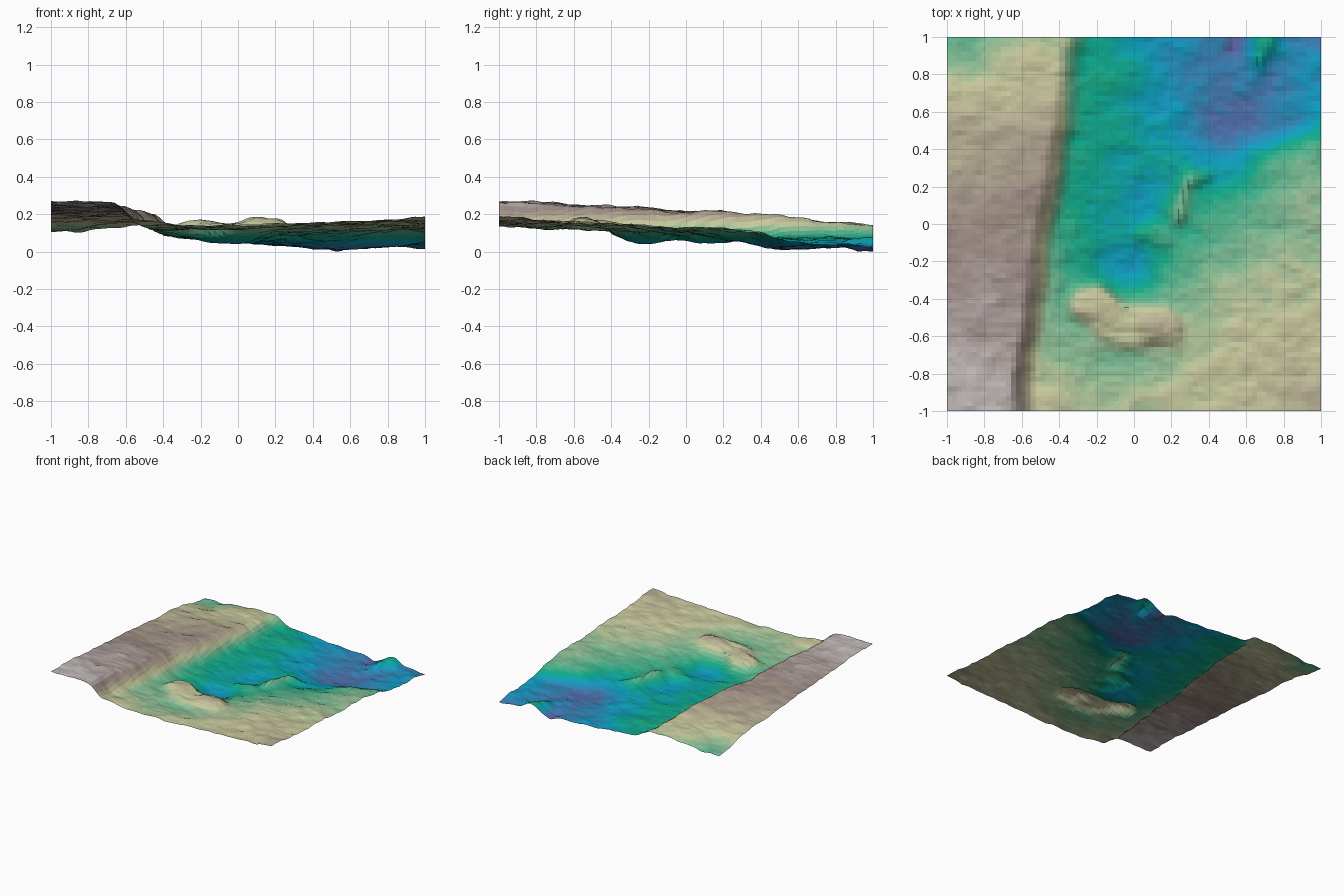
import bpy, bmesh, math
from mathutils import Vector, noise

if "Cube" in bpy.data.objects:
    bpy.data.objects.remove(bpy.data.objects["Cube"])

N = 76          # grid cells per side
BANDS = 40      # colour bands by height
TOP = 0.30

# Coarse valley heights in millimetres: rows y=-1..1, columns x=-0.6..1
VALLEY = [
    (185, 162, 155, 160, 172, 180, 192),
    (162, 142, 135, 153, 168, 175, 182),
    (148, 130, 122, 140, 157, 167, 174),
    (135, 110, 66, 104, 138, 148, 156),
    (124, 98, 72, 78, 124, 137, 142),
    (117, 96, 80, 74, 74, 116, 128),
    (110, 96, 82, 66, 34, 48, 76),
    (105, 96, 80, 55, 33, 42, 55),
    (102, 96, 82, 54, 31, 44, 36),
]


def smooth(a, b, v):
    t = min(1, max(0, (v - a) / (b - a)))
    return t * t * (3 - 2 * t)


def spline(p, u):
    """Catmull-Rom through evenly spaced values, u in 0..1"""
    s = min(1, max(0, u)) * (len(p) - 1)
    i = min(int(s), len(p) - 2)
    t = s - i
    b, c = p[i], p[i + 1]
    a = p[i - 1] if i else 2 * b - c
    d = p[i + 2] if i + 2 < len(p) else 2 * c - b
    return b + 0.5 * t * (c - a + t * (2*a - 5*b + 4*c - d + t * (3*(b - c) + d - a)))


def seg_dist(x, y, ax, ay, bx, by):
    p, a, d = Vector((x, y)), Vector((ax, ay)), Vector((bx - ax, by - ay))
    t = min(1, max(0, (p - a).dot(d) / d.dot(d)))
    return (p - a - d * t).length


def bump(x, y, seg, r, h):
    return h * math.exp(-(seg_dist(x, y, *seg) / r) ** 2)


def rough(x, y):
    n = noise.noise(Vector((x * 3.5, y * 5, 1.3))) * 0.012
    n += noise.noise(Vector((x * 8, y * 11, 7.7))) * 0.012
    return n + noise.noise(Vector((x * 17, y * 25, 3.1))) * 0.006


def height(x, y):
    wx = x + 0.05 * noise.noise(Vector((x * 6, y * 6, 0.4)))
    wy = y + 0.05 * noise.noise(Vector((x * 6, y * 6, 9.4)))
    # valley floor
    z = spline([spline(r, (x + 0.6) / 1.6) for r in VALLEY], (y + 1) / 2) / 1000
    # steep-sided mound with two crowns
    d = min(seg_dist(wx, wy, -0.22, -0.42, -0.1, -0.53),
            seg_dist(wx, wy, -0.1, -0.53, 0.16, -0.55))
    k = 1 - smooth(0.07, 0.155, d)
    crown = 0.156 + bump(x, y, (-0.25, -0.46, -0.19, -0.46), 0.11, 0.026) \
        + bump(x, y, (0.11, -0.55, 0.19, -0.55), 0.1, 0.038)
    z += (crown - z) * k
    # small ridge, knolls, hollow and the lowest pit
    z += bump(wx, wy, (0.2, 0.05, 0.33, 0.24), 0.06, 0.05)
    z += bump(wx, wy, (0.02, -0.07, 0.13, -0.06), 0.06, 0.03)
    z += bump(wx, wy, (0.66, 0.86, 0.68, 1.0), 0.07, 0.05)
    z += bump(wx, wy, (0.8, 0.36, 0.92, 0.4), 0.09, 0.022)
    z -= bump(x, y, (-0.06, -0.27, 0.04, -0.22), 0.07, 0.012)
    z -= bump(x, y, (0.53, 0.92, 0.53, 1.0), 0.04, 0.016)
    # plateau behind the scarp, falling off at its far corner
    t = max(0, (-0.45 - x) / 0.55)
    plateau = 0.232 - 0.054 * y - 0.01 * y * y - 0.016 * t * y
    plateau -= bump(x, y, (-1, 1, -0.93, 1), 0.27, 0.038)
    edge = -0.47 + 0.145 * y + 0.03 * noise.noise(Vector((y * 5, 2.3, 2.3)))
    z += (plateau - z) * (1 - smooth(edge - 0.07, edge + 0.08, x))
    return z + rough(x, y)


# Height palette: indigo, cyan, green, sand, brown, white
STOPS = [(0, (.40, .37, .64)), (.15, (.07, .63, .78)), (.25, (.08, .66, .52)),
         (.5, (.80, .80, .62)), (.75, (.60, .53, .51)), (1, (.88, .88, .88))]


def palette(t):
    for (a, ca), (b, cb) in zip(STOPS, STOPS[1:]):
        if t <= b:
            f = (t - a) / (b - a)
            return [(p + (q - p) * f) ** 2.2 for p, q in zip(ca, cb)]
    return [c ** 2.2 for c in STOPS[-1][1]]


# Terrain sheet
bm = bmesh.new()
bmesh.ops.create_grid(bm, x_segments=N, y_segments=N, size=1)
for v in bm.verts:
    v.co.z = height(v.co.x, v.co.y)
low = min(v.co.z for v in bm.verts)
for v in bm.verts:
    v.co.z -= low
for f in bm.faces:
    z = f.calc_center_median().z
    f.material_index = min(BANDS - 1, max(0, int(z / TOP * BANDS)))
mesh = bpy.data.meshes.new("terrain")
bm.to_mesh(mesh)
bm.free()
for i in range(BANDS):
    m = bpy.data.materials.new(f"height_band_{i}")
    m.diffuse_color = (*palette((i + 0.5) / BANDS), 1)
    m.use_nodes = True
    m.node_tree.nodes["Principled BSDF"].inputs["Base Color"].default_value = m.diffuse_color
    mesh.materials.append(m)
terrain = bpy.data.objects.new("terrain", mesh)
bpy.context.collection.objects.link(terrain)
